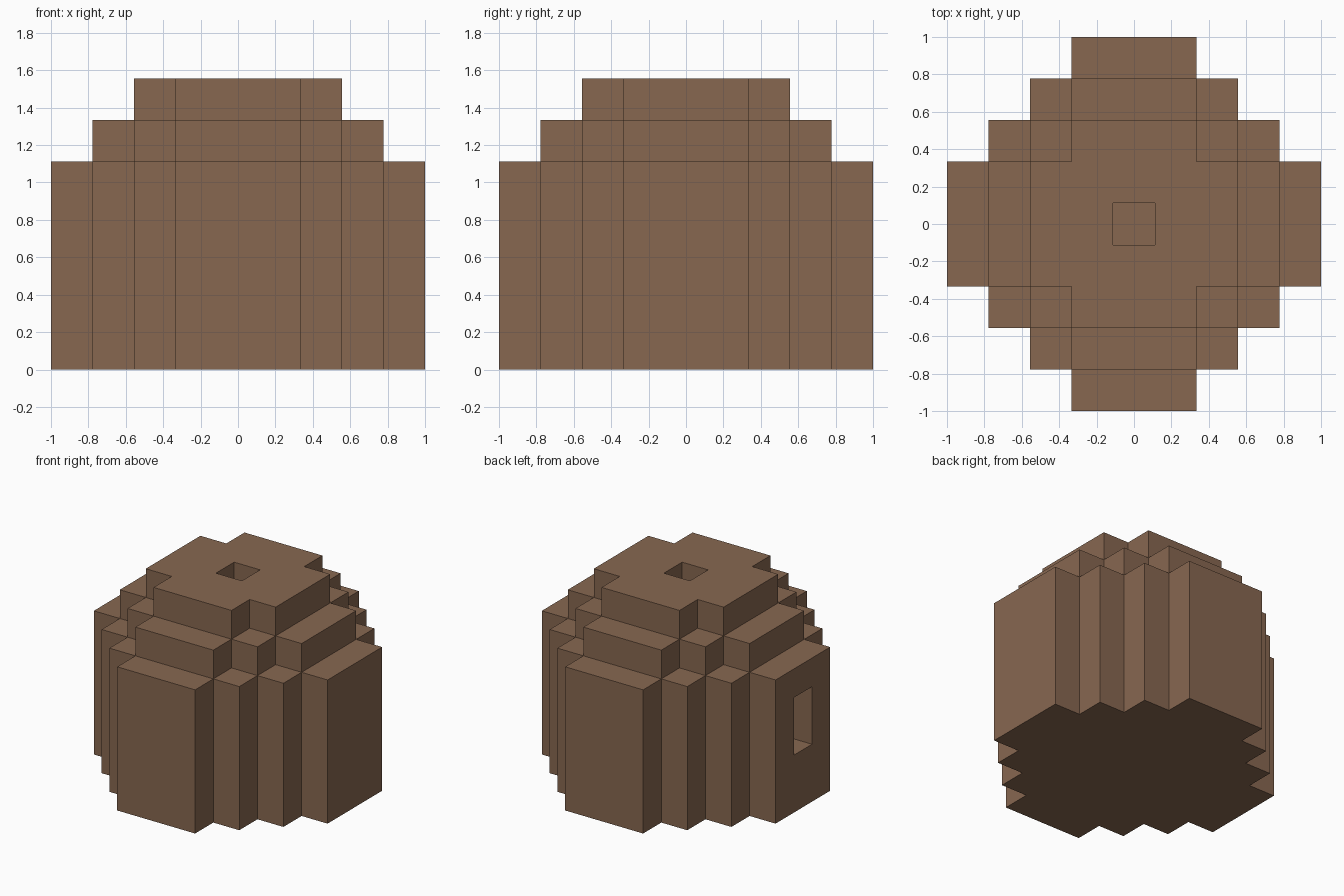
import bpy
import bmesh
import math
from mathutils import Vector

cube = bpy.data.objects.get("Cube")
if cube:
    bpy.data.objects.remove(cube, do_unlink=True)

CELL = 2 / 9      # edge of one block
LAYERS = 7        # blocks from ground to roof
REACH = 4         # blocks from the middle to each side

clay = bpy.data.materials.new("brown_clay")
clay.use_nodes = True
clay.diffuse_color = (0.245, 0.137, 0.081, 1)
clay.node_tree.nodes["Principled BSDF"].inputs["Base Color"].default_value = clay.diffuse_color


def disc(i, j, r):
    """Stepped round plan, r blocks in radius."""
    return abs(i) + abs(j) <= r and max(abs(i), abs(j)) < r


def outer_shape(i, j, k):
    return 0 <= k < LAYERS and disc(i, j, 5 - max(0, k - 4))


def chamber(i, j, k):
    return 1 <= k < LAYERS - 1 and disc(i, j, 4 - max(0, k - 4))


def chimney(i, j, k):
    return i == 0 and j == 0 and k == LAYERS - 1


def window(i, j, k):
    return i == -REACH and j == 0 and k in (2, 3)


def solid(i, j, k):
    c = (i, j, k)
    return outer_shape(*c) and not (chamber(*c) or chimney(*c) or window(*c))


# Hollow stepped dome: one square wherever a solid block meets open air
bm = bmesh.new()
span = range(-REACH, REACH + 1)
for k in range(LAYERS):
    for i in span:
        for j in span:
            if not solid(i, j, k):
                continue
            centre = Vector((i, j, k + 0.5)) * CELL
            for axis in range(3):
                for sign in (-1, 1):
                    n = Vector((0, 0, 0))
                    n[axis] = sign
                    if solid(i + int(n.x), j + int(n.y), k + int(n.z)):
                        continue
                    u = Vector((0, 0, 0))
                    u[(axis + 1) % 3] = 1
                    v = n.cross(u)
                    corners = (-u - v, u - v, u + v, v - u)
                    bm.faces.new([bm.verts.new(centre + (n + c) * CELL / 2)
                                  for c in corners])

# Weld the squares and merge them into large flat faces
bmesh.ops.remove_doubles(bm, verts=bm.verts[:], dist=0.001)
bmesh.ops.dissolve_limit(bm, angle_limit=math.radians(1),
                         verts=bm.verts[:], edges=bm.edges[:])

mesh = bpy.data.meshes.new("domed_kiln")
bm.to_mesh(mesh)
bm.free()
mesh.materials.append(clay)
kiln = bpy.data.objects.new("domed_kiln", mesh)
bpy.context.collection.objects.link(kiln)
